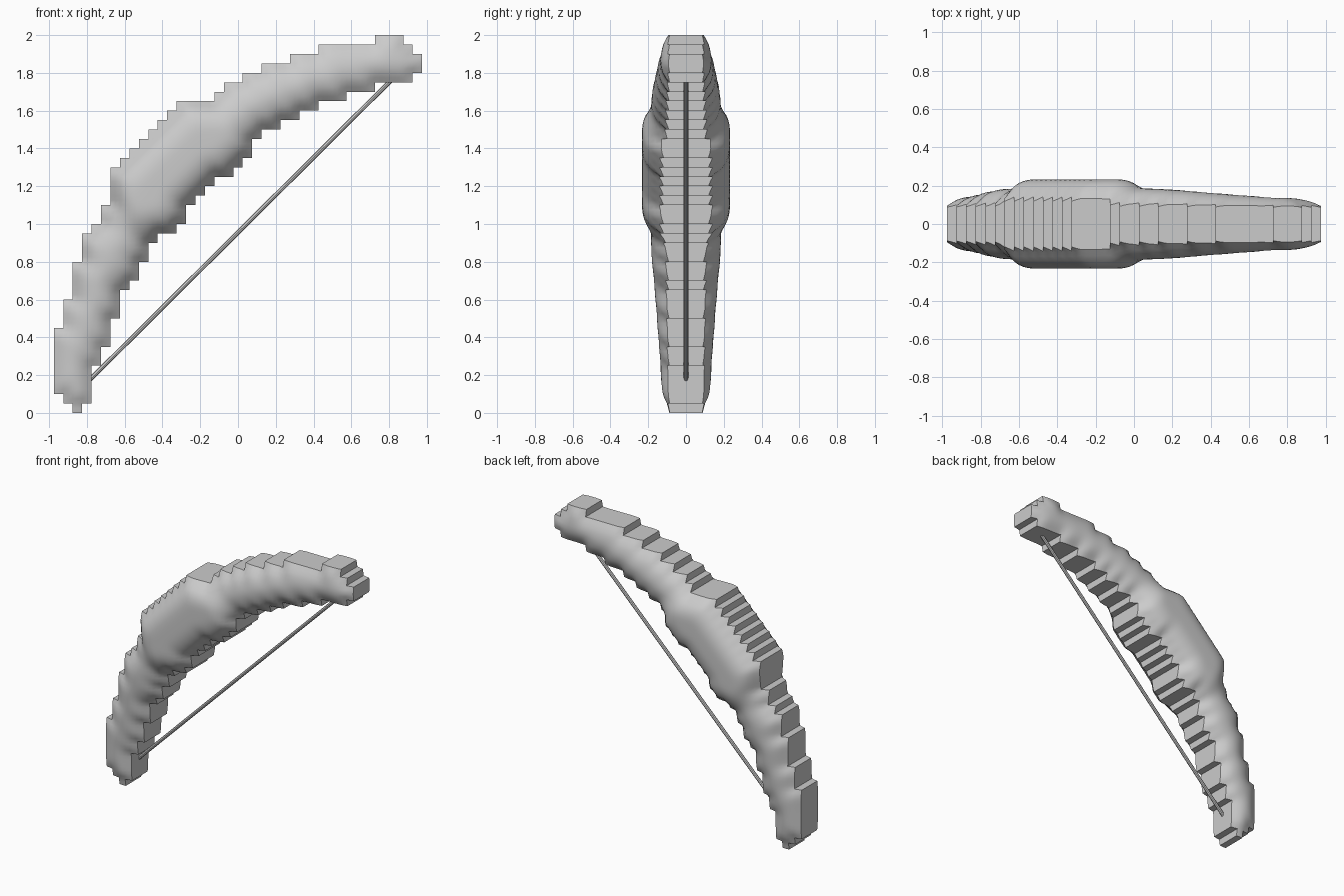
import bpy
import bmesh
import math
from mathutils import Vector

CELL = 0.05          # one step of the stepped outline
SUB = 2              # mesh squares per step
STEP = CELL / SUB
X_START = -0.975

# Outline as (number of rows, column), counted from the bottom up
OUTER = [(1, 2), (1, 1), (7, 0), (3, 1), (4, 2), (3, 3), (1, 4), (2, 5), (4, 6),
         (1, 7), (1, 8), (1, 9), (1, 10), (1, 11), (1, 12), (1, 13), (1, 17),
         (1, 18), (1, 20), (1, 22), (1, 25), (1, 28), (1, 34)]
INNER = [(1, 3), (4, 4), (2, 5), (3, 6), (3, 7), (1, 8), (2, 9), (2, 10), (1, 11),
         (1, 13), (2, 14), (1, 15), (1, 16), (1, 17), (1, 19), (1, 20), (2, 21),
         (1, 22), (1, 24), (1, 26), (1, 28), (1, 31), (1, 34), (1, 38), (2, 39),
         (1, 38), (1, 37)]


def make_material(name, colour):
    mat = bpy.data.materials.new(name)
    mat.use_nodes = True
    mat.diffuse_color = colour
    mat.node_tree.nodes["Principled BSDF"].inputs["Base Color"].default_value = colour
    return mat


def add_object(name, bm, mat):
    mesh = bpy.data.meshes.new(name)
    bm.to_mesh(mesh)
    bm.free()
    mesh.materials.append(mat)
    obj = bpy.data.objects.new(name, mesh)
    bpy.context.collection.objects.link(obj)
    return obj


def expand(runs):
    return [column for count, column in runs for _ in range(count)]


def ramp(value, low, high):
    t = min(1, max(0, (value - low) / (high - low)))
    return t * t * (3 - 2 * t)


def to_xz(point):
    return X_START + point[0] * STEP, point[1] * STEP


def build_bow_body(mat):
    # Squares inside the stepped outline
    squares = [(i, j)
               for row, (a, b) in enumerate(zip(expand(OUTER), expand(INNER)))
               for j in range(row * SUB, (row + 1) * SUB)
               for i in range(a * SUB, b * SUB)]
    filled = set(squares)
    corners = {(i + a, j + b) for i, j in squares for a in (0, 1) for b in (0, 1)}
    rim = [(i, j) for i, j in corners
           if not all((i - a, j - b) in filled for a in (0, 1) for b in (0, 1))]

    # Half thickness: domed limbs with a wider grip in the middle
    height = {}
    for p in corners:
        x, z = to_xz(p)
        along = abs(x + z - 1)
        grip = 1 - ramp(along, 0.44, 0.64)
        peak = 0.188 - 0.05 * ramp(along, 0.6, 1.8) + 0.045 * grip
        edge = 0.082 + 0.025 * grip
        gap = min(math.dist(p, q) for q in rim) * STEP
        t = min(1, gap / 0.15)
        height[p] = edge + (peak - edge) * math.sqrt(1 - (1 - t) ** 2)

    # Soften the dome
    for _ in range(3):
        softened = {}
        for i, j in corners:
            near = [height[q] for q in ((i + 1, j), (i - 1, j), (i, j + 1), (i, j - 1))
                    if q in height]
            softened[i, j] = (height[i, j] + sum(near) / len(near)) / 2
        height = softened

    # Front and back skins
    bm = bmesh.new()
    skins = {}
    for side in (-1, 1):
        for p in corners:
            x, z = to_xz(p)
            skins[side, p] = bm.verts.new((x, side * height[p], z))
        for i, j in squares:
            ring = [(i, j), (i + 1, j), (i + 1, j + 1), (i, j + 1)]
            face = bm.faces.new([skins[side, p] for p in ring[::-side]])
            face.smooth = True

    # Flat stepped walls joining the skins
    for i, j in squares:
        ring = [(i, j), (i + 1, j), (i + 1, j + 1), (i, j + 1)]
        beyond = [(i, j - 1), (i + 1, j), (i, j + 1), (i - 1, j)]
        for k, neighbour in enumerate(beyond):
            if neighbour not in filled:
                p, q = ring[k], ring[(k + 1) % 4]
                bm.faces.new([skins[-1, q], skins[-1, p], skins[1, p], skins[1, q]])
    bmesh.ops.recalc_face_normals(bm, faces=bm.faces)
    # Keep a crisp crease where skins meet walls
    for e in bm.edges:
        e.smooth = all(f.smooth for f in e.link_faces)
    return add_object("bow_body", bm, mat)


def build_bow_string(mat):
    start, end = Vector((-0.8, 0, 0.16)), Vector((0.84, 0, 1.79))
    direction = end - start
    bm = bmesh.new()
    bmesh.ops.create_cone(bm, cap_ends=True, segments=8, radius1=0.012,
                          radius2=0.012, depth=direction.length)
    obj = add_object("bow_string", bm, mat)
    obj.location = (start + end) / 2
    obj.rotation_euler = direction.to_track_quat("Z", "Y").to_euler()
    return obj


cube = bpy.data.objects.get("Cube")
if cube:
    bpy.data.objects.remove(cube, do_unlink=True)

grey = make_material("plain grey", (0.6, 0.6, 0.6, 1))
build_bow_body(grey)
build_bow_string(grey)
